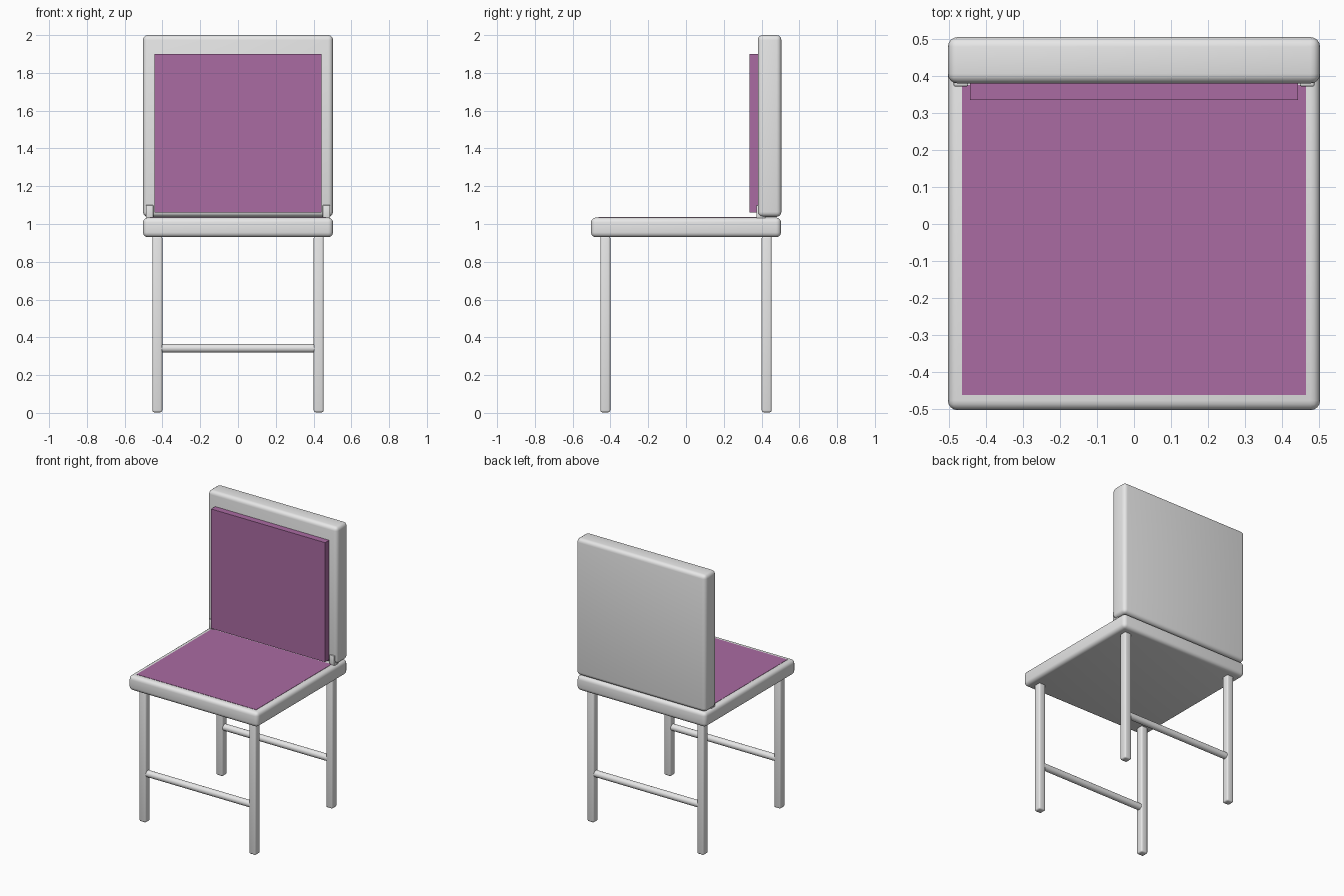
import bpy
import math

cube = bpy.data.objects.get("Cube")
if cube:
    bpy.data.objects.remove(cube, do_unlink=True)


def material(name, rgb):
    mat = bpy.data.materials.new(name)
    mat.use_nodes = True
    mat.diffuse_color = (*rgb, 1)
    mat.node_tree.nodes["Principled BSDF"].inputs["Base Color"].default_value = (*rgb, 1)
    return mat


frame_grey = material("frame grey", (0.8, 0.8, 0.8))
fabric_purple = material("fabric purple", (0.40, 0.145, 0.36))


def box(name, low, high, mat, bevel=0, segments=4):
    """Box between two corners, with optional rounded edges."""
    centre = [(a + b) / 2 for a, b in zip(low, high)]
    bpy.ops.mesh.primitive_cube_add(size=1, location=centre)
    obj = bpy.context.object
    obj.name = name
    obj.scale = [b - a for a, b in zip(low, high)]
    bpy.ops.object.transform_apply(location=False, rotation=False, scale=True)
    obj.data.materials.append(mat)
    if bevel:
        mod = obj.modifiers.new("Rounded edges", "BEVEL")
        mod.width = bevel
        mod.segments = segments
        bpy.ops.object.modifier_apply(modifier=mod.name)
        bpy.ops.object.shade_smooth_by_angle(angle=math.radians(35))
    return obj


# Seat slab and its fabric panel
box("seat", (-0.503, -0.503, 0.93), (0.503, 0.503, 1.034), frame_grey, 0.026)
box("seat_panel", (-0.465, -0.462, 1.03), (0.465, 0.375, 1.036), fabric_purple)

# Backrest slab and its cushion
box("backrest", (-0.503, 0.38, 1.038), (0.503, 0.505, 2.0), frame_grey, 0.026)
box("back_cushion", (-0.443, 0.335, 1.06), (0.443, 0.385, 1.9), fabric_purple)

# Legs, rungs and backrest brackets
for end, y in (("front", -0.427), ("back", 0.427)):
    for side, x in (("right", -0.427), ("left", 0.427)):
        box(f"{end}_{side}_leg", (x - 0.026, y - 0.026, 0.003),
            (x + 0.026, y + 0.026, 0.935), frame_grey, 0.01, 3)
    bpy.ops.mesh.primitive_cylinder_add(
        vertices=32, radius=0.023, depth=0.82,
        location=(0, y, 0.342), rotation=(0, math.pi / 2, 0))
    rung = bpy.context.object
    rung.name = f"{end}_rung"
    rung.data.materials.append(frame_grey)
    bpy.ops.object.shade_smooth_by_angle(angle=math.radians(35))

for side, x in (("right", -0.468), ("left", 0.468)):
    box(f"{side}_bracket", (x - 0.02, 0.372, 1.02),
        (x + 0.02, 0.42, 1.1), frame_grey, 0.004, 2)
